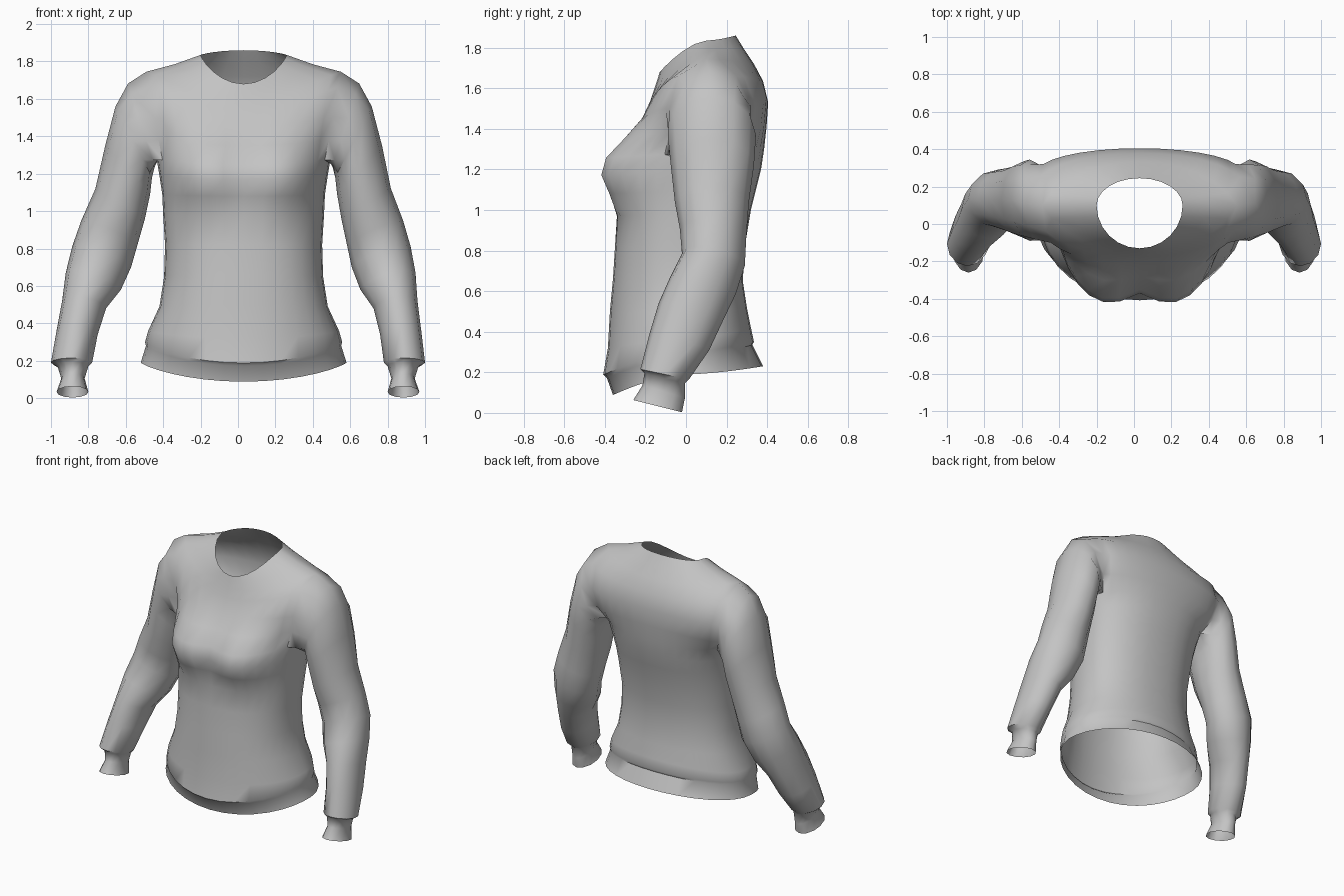
import bpy, bmesh, math

if "Cube" in bpy.data.objects:
    bpy.data.objects.remove(bpy.data.objects["Cube"])

SHIFT = 0.03          # body sits slightly off the sleeve centre line
HALF = 16             # columns from front centre to back centre

# Body rings: half width, side y, side z, front y, front z, back y, back z, squareness
BODY = [
    (.55, .00, .19, -.36, .088, .38, .23, 1),       # hem edge
    (.522, .00, .28, -.39, .172, .327, .335, 1),    # hem seam
    (.527, .00, .30, -.408, .188, .335, .35, 1),    # fold above hem
    (.51, .00, .36, -.385, .32, .32, .42, .95),
    (.45, .00, .49, -.375, .50, .30, .52, .9),
    (.425, .00, .65, -.36, .66, .28, .65, .88),
    (.42, .00, .82, -.35, .82, .29, .82, .88),
    (.43, .02, .98, -.34, .97, .32, 1.0, .88),
    (.435, .04, 1.09, -.345, 1.08, .345, 1.1, .88),
    (.45, .06, 1.19, -.355, 1.17, .37, 1.2, .88),
    (.465, .10, 1.28, -.335, 1.255, .385, 1.3, .88),  # armpit
]
# Chest rows: front armhole edge, front y z, back armhole edge, back y z
CHEST = [
    ((.455, -.08, 1.38), (-.275, 1.35), (.485, .29, 1.38), (.397, 1.41)),
    ((.475, -.10, 1.50), (-.215, 1.45), (.515, .32, 1.52), (.405, 1.53)),
    ((.50, -.04, 1.66), (-.175, 1.54), (.535, .25, 1.66), (.38, 1.635)),
]
# Yoke rings from shoulder tip to neckline: ridge point, front y z, back y z, arc span
YOKE = [
    ((.52, .10, 1.745), (-.155, 1.60), (.335, 1.72), 68),
    ((.37, .10, 1.785), (-.14, 1.645), (.285, 1.795), 78),
    ((.23, .10, 1.835), (-.13, 1.68), (.245, 1.86), 90),
]
# Sleeve rings: outer x z, inner x z, front y, back y, front lift
SLEEVE = [
    (.685, 1.56, .49, 1.18, -.09, .345, 0),
    (.74, 1.35, .50, 1.09, -.075, .335, 0),
    (.79, 1.12, .525, .96, -.055, .31, 0),
    (.86, .95, .56, .82, -.03, .297, .02),
    (.905, .81, .59, .70, -.02, .29, .03),     # elbow
    (.935, .67, .64, .58, -.08, .245, .04),
    (.95, .52, .715, .48, -.135, .185, .04),
    (.975, .36, .755, .34, -.18, .115, .04),
    (1.0, .19, .78, .19, -.225, .015, .025),   # fold above cuff
    (.965, .17, .80, .17, -.205, -.005, .025),
    (.945, .105, .82, .105, -.215, -.005, .03),
    (.97, .033, .80, .033, -.26, -.02, .03),   # cuff edge
]


def arc(centre, edge, f, p=1.0, span=90):
    """Rounded section from a centre point (y, z) to an edge point, f from 0 to 1."""
    top = math.radians(span)
    s = (math.sin(top * f) / math.sin(top)) ** p
    c = max(0, (math.cos(top * f) - math.cos(top)) / (1 - math.cos(top))) ** p
    return [edge[0] * s, edge[1] + (centre[0] - edge[1]) * c,
            edge[2] + (centre[1] - edge[2]) * c ** 1.6]


def bust(co):
    """Push the front out softly on each side."""
    x, y, z = co
    sz = .19 if z > 1.2 else .165
    r2 = ((x - .225) / .185) ** 2 + ((z - 1.2) / sz) ** 2
    return [x, y - .092 * math.exp(-r2 ** 1.4), z]


def build_half(bm, side):
    def vert(co, shift=SHIFT):
        return bm.verts.new((side * co[0] + shift, co[1], co[2]))

    def face(*vs):
        vs = list(dict.fromkeys(vs))
        if len(vs) > 2:
            bm.faces.new(vs if side > 0 else vs[::-1])

    def strip(lo, hi):
        for i in range(len(lo) - 1):
            face(lo[i], lo[i + 1], hi[i + 1], hi[i])

    rings = []
    for hw, ye, ze, yf, zf, yb, zb, p in BODY:
        row = []
        for k in range(HALF + 1):
            if k <= 8:
                row.append(vert(bust(arc((yf, zf), (hw, ye, ze), k / 8, p))))
            else:
                row.append(vert(arc((yb, zb), (hw, ye, ze), (16 - k) / 8, p)))
        rings.append(row)
    for a, b in zip(rings, rings[1:]):
        strip(a, b)

    # Front and back panels either side of the armhole
    pit = rings[-1]
    front, back = [pit[:7]], [pit[10:]]
    for fe, fc, be, bc in CHEST:
        front.append([vert(bust(arc(fc, fe, k / 6, 1, 68))) for k in range(7)])
        back.append([vert(arc(bc, be, (6 - k) / 6, 1, 72)) for k in range(7)])
    for edge, fc, bc, span in YOKE:
        f = [vert(arc(fc, edge, k / 6, 1, span)) for k in range(7)]
        b = [f[6]] + [vert(arc(bc, edge, (6 - k) / 6, 1, span)) for k in range(1, 7)]
        front.append(f)
        back.append(b)
    for panel in (front, back):
        for a, b in zip(panel, panel[1:]):
            strip(a, b)

    # Armhole loop: shoulder tip, down the back, under the arm, up the front
    loop = [front[4][6]] + [back[i][0] for i in (3, 2, 1)]
    loop += [pit[k] for k in (10, 9, 8, 7, 6)] + [front[i][6] for i in (1, 2, 3)]
    first = True
    for ox, oz, ix, iz, yf, yb, lift in SLEEVE:
        ring = []
        shift = SHIFT * min(1, max(0, (oz - .2) / 1.0))
        for k in range(12):
            a = math.tau * k / 12
            c, s = math.cos(a), math.sin(a)
            ring.append(vert(((ox + ix) / 2 + (ox - ix) / 2 * c,
                              (yf + yb) / 2 + (yb - yf) / 2 * s,
                              (oz + iz) / 2 + (oz - iz) / 2 * c - lift * s), shift))
        if first:
            # Blend ring that rounds the shoulder cap between body and sleeve
            cap = []
            for k, (p, r) in enumerate(zip(loop, ring)):
                co = p.co.lerp(r.co, .5)
                up = max(0, math.cos(math.tau * k / 12))
                co.x += side * .015 * up
                co.z += .03 * up
                cap.append(bm.verts.new(co))
            strip(cap + cap[:1], loop + loop[:1])
            loop, first = cap, False
        strip(ring + ring[:1], loop + loop[:1])
        loop = ring


bm = bmesh.new()
for side in (1, -1):
    build_half(bm, side)
bmesh.ops.remove_doubles(bm, verts=bm.verts, dist=.0005)
bmesh.ops.recalc_face_normals(bm, faces=bm.faces)
mesh = bpy.data.meshes.new("sweater")
bm.to_mesh(mesh)
bm.free()

fabric = bpy.data.materials.new("grey fabric")
fabric.diffuse_color = (.55, .55, .55, 1)
fabric.use_nodes = True
fabric.node_tree.nodes["Principled BSDF"].inputs["Base Color"].default_value = fabric.diffuse_color
mesh.materials.append(fabric)
sweater = bpy.data.objects.new("sweater", mesh)
bpy.context.collection.objects.link(sweater)
bpy.context.view_layer.objects.active = sweater
sweater.select_set(True)
bpy.ops.object.shade_smooth_by_angle(angle=math.radians(50))
